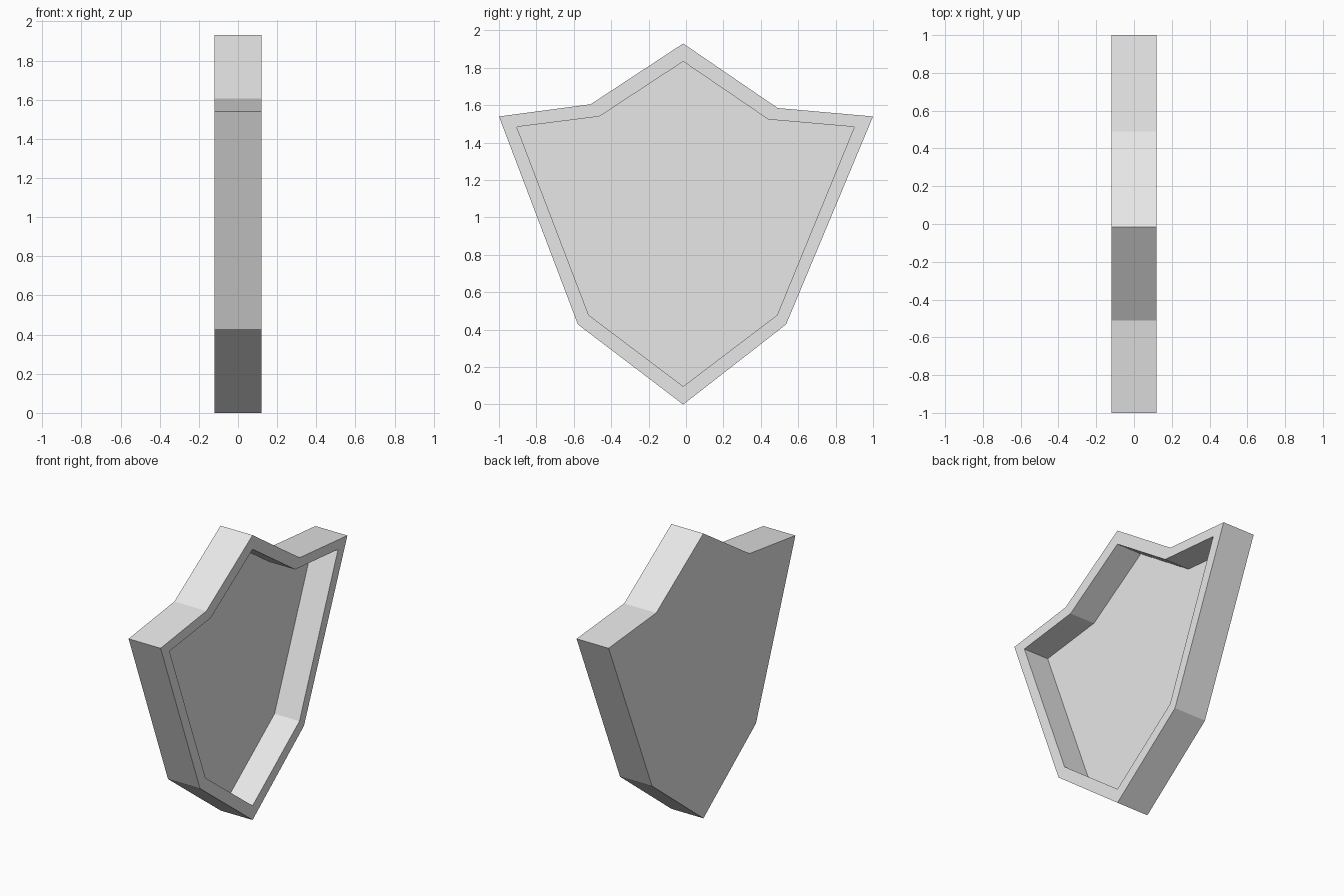
import bpy
import bmesh

cube = bpy.data.objects.get("Cube")
if cube:
    bpy.data.objects.remove(cube, do_unlink=True)

BACK, FLOOR, RIM = -0.12, -0.067, 0.12

# Shield outlines as (y, z), from the top point around
OUTER = [(-0.015, 1.93), (0.49, 1.585), (1.0, 1.54), (0.535, 0.428),
         (-0.015, 0.0), (-0.578, 0.428), (-1.0, 1.54), (-0.51, 1.605)]
INNER = [(-0.015, 1.834), (0.44, 1.524), (0.90, 1.484), (0.487, 0.478),
         (-0.015, 0.097), (-0.52, 0.478), (-0.905, 1.484), (-0.463, 1.54)]

# Plain grey
grey = bpy.data.materials.new("plain_grey")
grey.use_nodes = True
colour = (0.8, 0.8, 0.8, 1.0)
grey.diffuse_color = colour
bsdf = next(n for n in grey.node_tree.nodes if n.type == "BSDF_PRINCIPLED")
bsdf.inputs["Base Color"].default_value = colour

bm = bmesh.new()


def ring(outline, x):
    return [bm.verts.new((x, y, z)) for y, z in outline]


def bridge(a, b):
    for i in range(len(a)):
        j = (i + 1) % len(a)
        bm.faces.new((a[i], a[j], b[j], b[i]))


# Back plate, outer walls, raised rim, inner walls and recessed floor
loops = [ring(OUTER, BACK), ring(OUTER, RIM), ring(INNER, RIM), ring(INNER, FLOOR)]
for first, second in zip(loops, loops[1:]):
    bridge(first, second)
bm.faces.new(loops[0])
bm.faces.new(loops[-1])
bmesh.ops.recalc_face_normals(bm, faces=bm.faces)

mesh = bpy.data.meshes.new("shield")
bm.to_mesh(mesh)
bm.free()
mesh.materials.append(grey)
shield = bpy.data.objects.new("shield", mesh)
bpy.context.collection.objects.link(shield)
